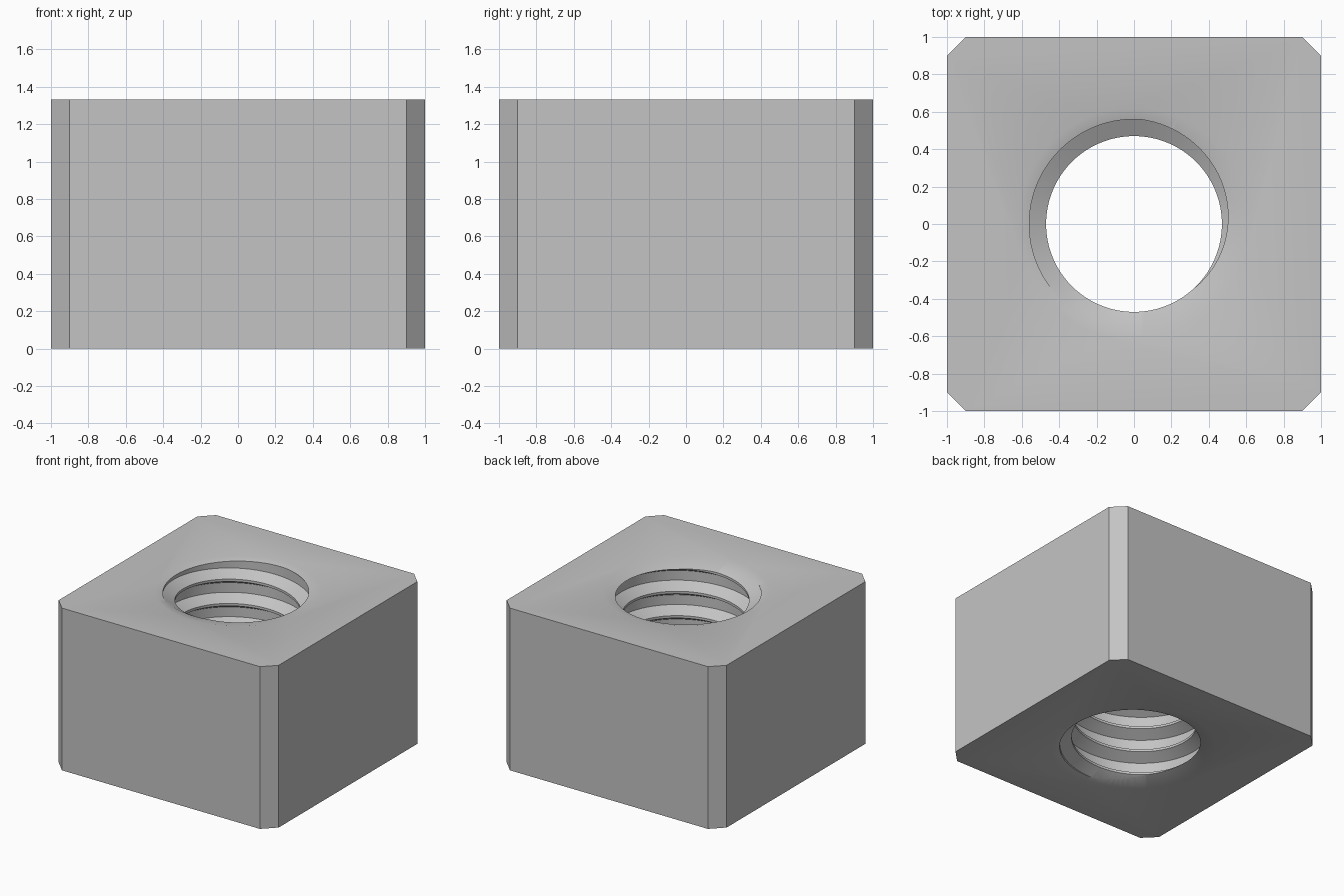
import bpy, bmesh, math

cube = bpy.data.objects.get("Cube")
if cube:
    bpy.data.objects.remove(cube, do_unlink=True)

HEIGHT = 1.333
CHAMFER = 0.1
MINOR, MAJOR, RIM = 0.47, 0.56, 0.62
PITCH, STEPS, TURNS = 0.2, 96, 10
SINK_SLOPE = 0.267


def make_object(name, bm):
    bmesh.ops.recalc_face_normals(bm, faces=bm.faces)
    mesh = bpy.data.meshes.new(name)
    bm.to_mesh(mesh)
    bm.free()
    obj = bpy.data.objects.new(name, mesh)
    bpy.context.collection.objects.link(obj)
    return obj


def block():
    """Square block with chamfered upright edges."""
    bm = bmesh.new()
    bmesh.ops.create_cube(bm, size=2)
    for v in bm.verts:
        v.co.z = HEIGHT if v.co.z > 0 else 0
    upright = [e for e in bm.edges if abs(e.verts[0].co.z - e.verts[1].co.z) > 0.5]
    bmesh.ops.bevel(bm, geom=upright, offset=CHAMFER, segments=1, affect='EDGES')
    return make_object("square_nut", bm)


def thread_cutter():
    """Closed right-hand screw: each column joins the next, one pitch up per turn."""
    profile = [(MAJOR, 0), (MAJOR, 0.08), (MINOR, 0.13), (MINOR, 0.15)]
    n = len(profile)
    top = n * TURNS
    start = HEIGHT - 0.144 - 8 * PITCH
    bm = bmesh.new()
    columns = []
    for i in range(STEPS):
        a = math.tau * i / STEPS
        column = []
        for k in range(top + 1 + (n if i == 0 else 0)):
            r, dz = profile[k % n]
            z = start + dz + PITCH * (k // n + i / STEPS)
            column.append(bm.verts.new((r * math.cos(a), r * math.sin(a), z)))
        columns.append(column)
    for i, col in enumerate(columns):
        nxt = columns[i + 1] if i + 1 < STEPS else columns[0][n:]
        for k in range(top):
            bm.faces.new((col[k], nxt[k], nxt[k + 1], col[k + 1]))
    # Fan caps, including the step at the seam
    for k in (0, top):
        loop = [c[k] for c in columns] + [columns[0][k + j] for j in range(n, 0, -1)]
        centre = bm.verts.new((0, 0, columns[0][k].co.z + PITCH / 2))
        for j, v in enumerate(loop):
            bm.faces.new((v, loop[(j + 1) % len(loop)], centre))
    return make_object("thread_cutter", bm)


def sink_cutter(name, z_face, up):
    """Shallow cone that opens one mouth of the hole."""
    bm = bmesh.new()
    rings = []
    for r in (RIM + 0.1, 0.3):
        z = z_face + up * (r - RIM) * SINK_SLOPE
        rings.append([bm.verts.new((r * math.cos(math.tau * i / STEPS),
                                    r * math.sin(math.tau * i / STEPS), z))
                      for i in range(STEPS)])
    for i in range(STEPS):
        j = (i + 1) % STEPS
        bm.faces.new((rings[0][i], rings[0][j], rings[1][j], rings[1][i]))
    for ring in rings:
        bm.faces.new(ring)
    return make_object(name, bm)


nut = block()
cutters = [thread_cutter(),
           sink_cutter("top_sink_cutter", HEIGHT, 1),
           sink_cutter("bottom_sink_cutter", 0, -1)]

# Cut the threaded hole and its two mouths
bpy.ops.object.select_all(action='DESELECT')
nut.select_set(True)
bpy.context.view_layer.objects.active = nut
for cutter in cutters:
    cutter.hide_render = True
    mod = nut.modifiers.new(cutter.name, 'BOOLEAN')
    mod.operation = 'DIFFERENCE'
    mod.solver = 'EXACT'
    mod.object = cutter
    bpy.ops.object.modifier_apply(modifier=mod.name)
    bpy.data.objects.remove(cutter, do_unlink=True)

# Plain grey metal
grey = bpy.data.materials.new("plain_grey")
grey.use_nodes = True
colour = (0.55, 0.55, 0.55, 1)
grey.diffuse_color = colour
grey.node_tree.nodes["Principled BSDF"].inputs["Base Color"].default_value = colour
nut.data.materials.clear()
nut.data.materials.append(grey)
for p in nut.data.polygons:
    p.material_index = 0

bpy.ops.object.shade_smooth_by_angle(angle=math.radians(30))
